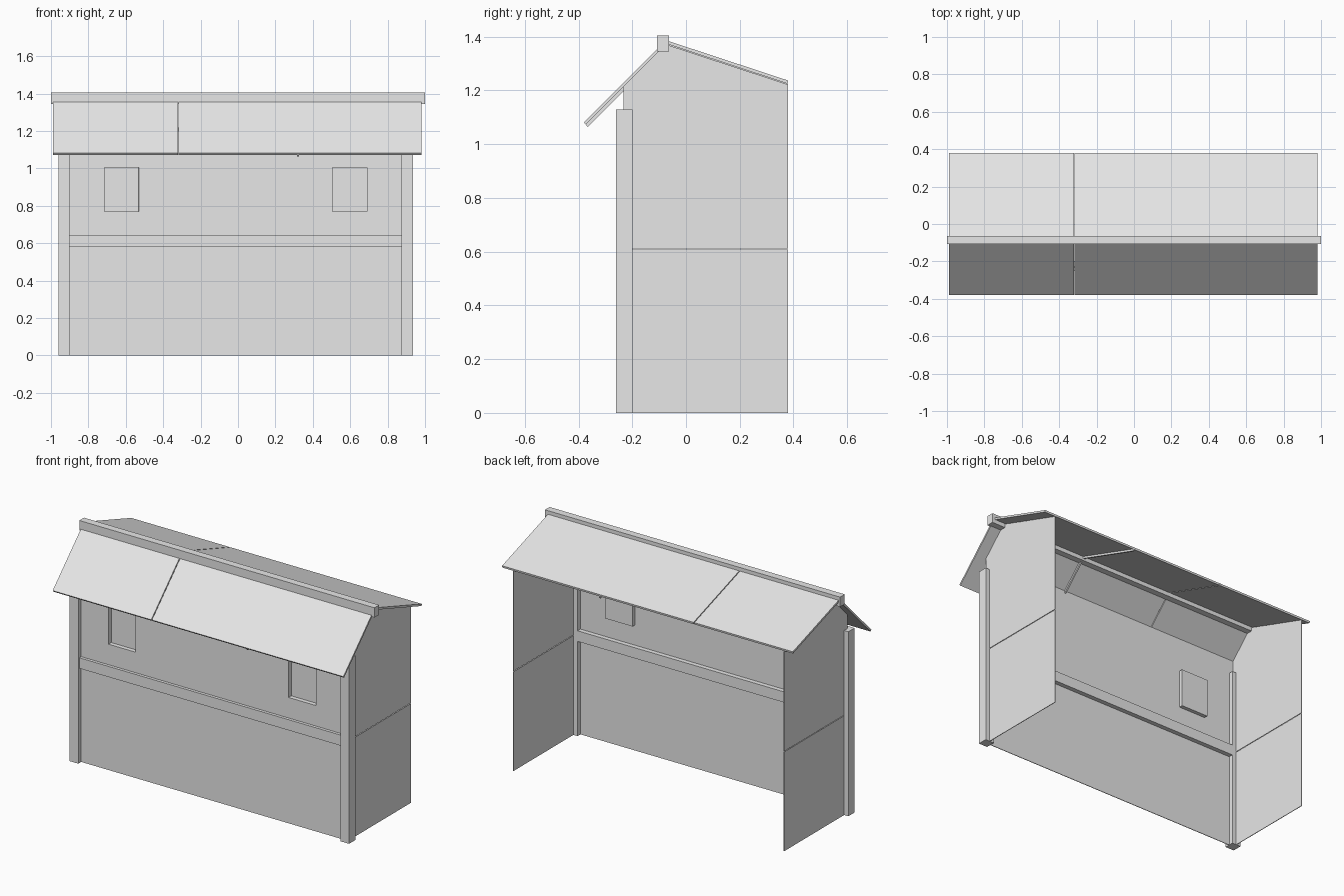
import bpy, bmesh

if "Cube" in bpy.data.objects:
    bpy.data.objects.remove(bpy.data.objects["Cube"], do_unlink=True)

grey = bpy.data.materials.new("plain grey")
grey.use_nodes = True
color = (0.8, 0.8, 0.8, 1)
grey.diffuse_color = color
grey.node_tree.nodes["Principled BSDF"].inputs["Base Color"].default_value = color

LEFT, RIGHT = 0.905, -0.93      # side wall planes
FRONT, BACK = -0.23, 0.38       # depth of the walls
SEAM_Z = 0.61
SHEET = 0.004


def finish(name, bm):
    bmesh.ops.recalc_face_normals(bm, faces=bm.faces[:])
    mesh = bpy.data.meshes.new(name)
    bm.to_mesh(mesh)
    bm.free()
    mesh.materials.append(grey)
    obj = bpy.data.objects.new(name, mesh)
    bpy.context.collection.objects.link(obj)
    return obj


def prism(name, profile, x0, x1):
    """Extrude a (y, z) outline along x."""
    bm = bmesh.new()
    face = bm.faces.new([bm.verts.new((x0, y, z)) for y, z in profile])
    out = bmesh.ops.extrude_face_region(bm, geom=[face])
    moved = [v for v in out["geom"] if isinstance(v, bmesh.types.BMVert)]
    bmesh.ops.translate(bm, verts=moved, vec=(x1 - x0, 0, 0))
    return finish(name, bm)


def box(name, x0, x1, y0, y1, z0, z1):
    return prism(name, [(y0, z0), (y1, z0), (y1, z1), (y0, z1)], x0, x1)


# Front wall: one sheet, with two window panels pushed inwards
xs = [RIGHT, -0.715, -0.53, 0.505, 0.69, LEFT]
zs = [0, 0.77, 1.005, 1.22]
bm = bmesh.new()
grid = [[bm.verts.new((x, FRONT, z)) for x in xs] for z in zs]
windows = []
for j in range(len(zs) - 1):
    for i in range(len(xs) - 1):
        f = bm.faces.new([grid[j][i], grid[j][i + 1], grid[j + 1][i + 1], grid[j + 1][i]])
        if j == 1 and i in (1, 3):
            windows.append(f)
out = bmesh.ops.extrude_face_region(bm, geom=windows)
pushed = [v for v in out["geom"] if isinstance(v, bmesh.types.BMVert)]
bmesh.ops.translate(bm, verts=pushed, vec=(0, 0.025, 0))
bmesh.ops.delete(bm, geom=[f for f in windows if f.is_valid], context='FACES_ONLY')
wall = finish("front_wall", bm)
solid = wall.modifiers.new("thickness", 'SOLIDIFY')
solid.thickness = SHEET
solid.offset = 0

# Side walls in two panels, and the corner posts
lower = [(FRONT, 0), (BACK, 0), (BACK, SEAM_Z - 0.002), (FRONT, SEAM_Z - 0.002)]
upper = [(FRONT, SEAM_Z + 0.002), (BACK, SEAM_Z + 0.002), (BACK, 1.222),
         (-0.07, 1.37), (-0.1, 1.352), (FRONT, 1.222)]
for side, x in (("left", LEFT), ("right", RIGHT)):
    prism(side + "_lower_wall", lower, x - SHEET / 2, x + SHEET / 2)
    prism(side + "_upper_wall", upper, x - SHEET / 2, x + SHEET / 2)
    box(side + "_post", x - 0.03, x + 0.03, -0.26, -0.2, 0, 1.13)

# Cross rail between the posts and the ridge beam
box("cross_rail", RIGHT + 0.03, LEFT - 0.03, -0.25, -0.2, 0.58, 0.645)
box("ridge_beam", -1, 1, -0.108, -0.063, 1.345, 1.405)

# Roof slopes, each in two sheets with a rib below
slopes = {
    "front": ((-0.38, 1.082), (-0.09, 1.372), (0.007, -0.009)),
    "back": ((0.38, 1.237), (-0.075, 1.387), (-0.002, -0.012)),
}
for name, (eave, ridge, down) in slopes.items():
    def layer(top, bottom):
        return [(p[0] + down[0] * k, p[1] + down[1] * k)
                for p, k in ((eave, top), (ridge, top), (ridge, bottom), (eave, bottom))]
    prism(name + "_roof_right", layer(0, 1), -0.99, -0.322)
    prism(name + "_roof_left", layer(0, 1), -0.317, 0.98)
    prism(name + "_roof_rib", layer(1, 2), 0.315, 0.325)
